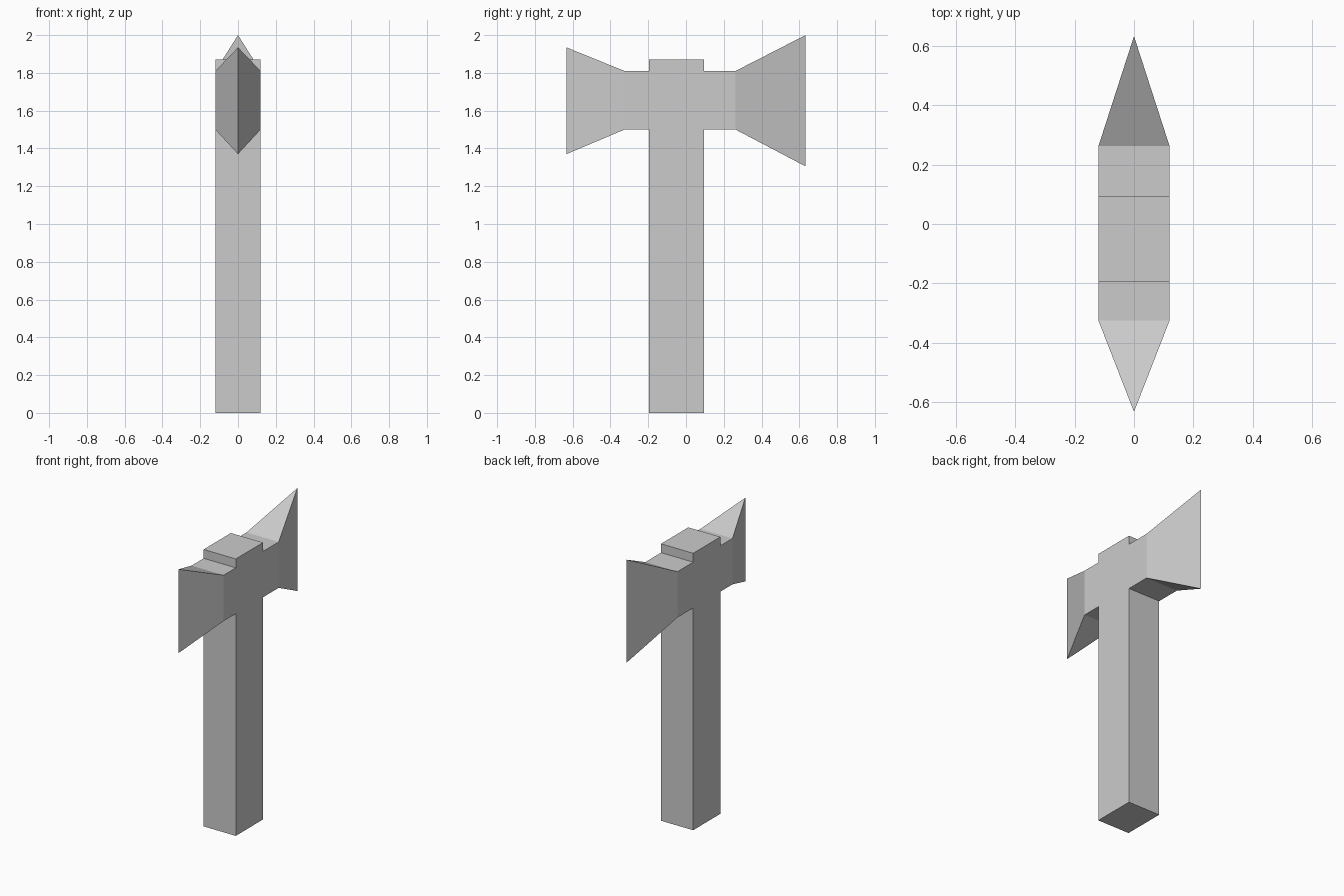
import bpy
import bmesh

cube = bpy.data.objects.get("Cube")
if cube:
    bpy.data.objects.remove(cube, do_unlink=True)

HALF_WIDTH = 0.12
NECK_LOW, NECK_HIGH = 1.5, 1.81

# Single grey material
grey = bpy.data.materials.new("plain grey")
grey.use_nodes = True
colour = (0.6, 0.6, 0.6, 1)
grey.diffuse_color = colour
grey.node_tree.nodes["Principled BSDF"].inputs["Base Color"].default_value = colour


def loft(name, sections, cap_start):
    """Join rings of corners; a ring of two points is a sharp edge."""
    bm = bmesh.new()
    rings = []
    for points in sections:
        verts = [bm.verts.new(p) for p in points]
        rings.append(verts if len(verts) == 4 else [verts[0], verts[0], verts[1], verts[1]])
    for a, b in zip(rings, rings[1:]):
        for i in range(4):
            j = (i + 1) % 4
            corners = list(dict.fromkeys((a[i], a[j], b[j], b[i])))
            bm.faces.new(corners)
    if cap_start:
        bm.faces.new(rings[0])
        bm.faces.new(rings[-1])
    bmesh.ops.recalc_face_normals(bm, faces=bm.faces)
    mesh = bpy.data.meshes.new(name)
    bm.to_mesh(mesh)
    bm.free()
    mesh.materials.append(grey)
    obj = bpy.data.objects.new(name, mesh)
    bpy.context.collection.objects.link(obj)
    return obj


def handle_ring(z, front=-0.195, back=0.095):
    w = HALF_WIDTH
    return [(-w, front, z), (w, front, z), (w, back, z), (-w, back, z)]


def neck_ring(y):
    w = HALF_WIDTH
    return [(-w, y, NECK_LOW), (w, y, NECK_LOW), (w, y, NECK_HIGH), (-w, y, NECK_HIGH)]


def blade(name, root, shoulder, tip, low, high):
    edge = [(0, tip, low), (0, tip, high)]
    obj = loft(name, [neck_ring(root), neck_ring(shoulder), edge], False)
    # The open root meets the handle, so set the outward direction explicitly
    side = max(obj.data.polygons, key=lambda p: abs(p.normal.x))
    if side.normal.x * side.center.x < 0:
        obj.data.flip_normals()
    return obj


# Square handle running up through the head
loft("handle", [handle_ring(0), handle_ring(1.87)], True)

# Blades flaring from square necks to sharp vertical edges
blade("front_blade", -0.195, -0.325, -0.633, 1.37, 1.935)
blade("back_blade", 0.095, 0.262, 0.633, 1.305, 2.0)
